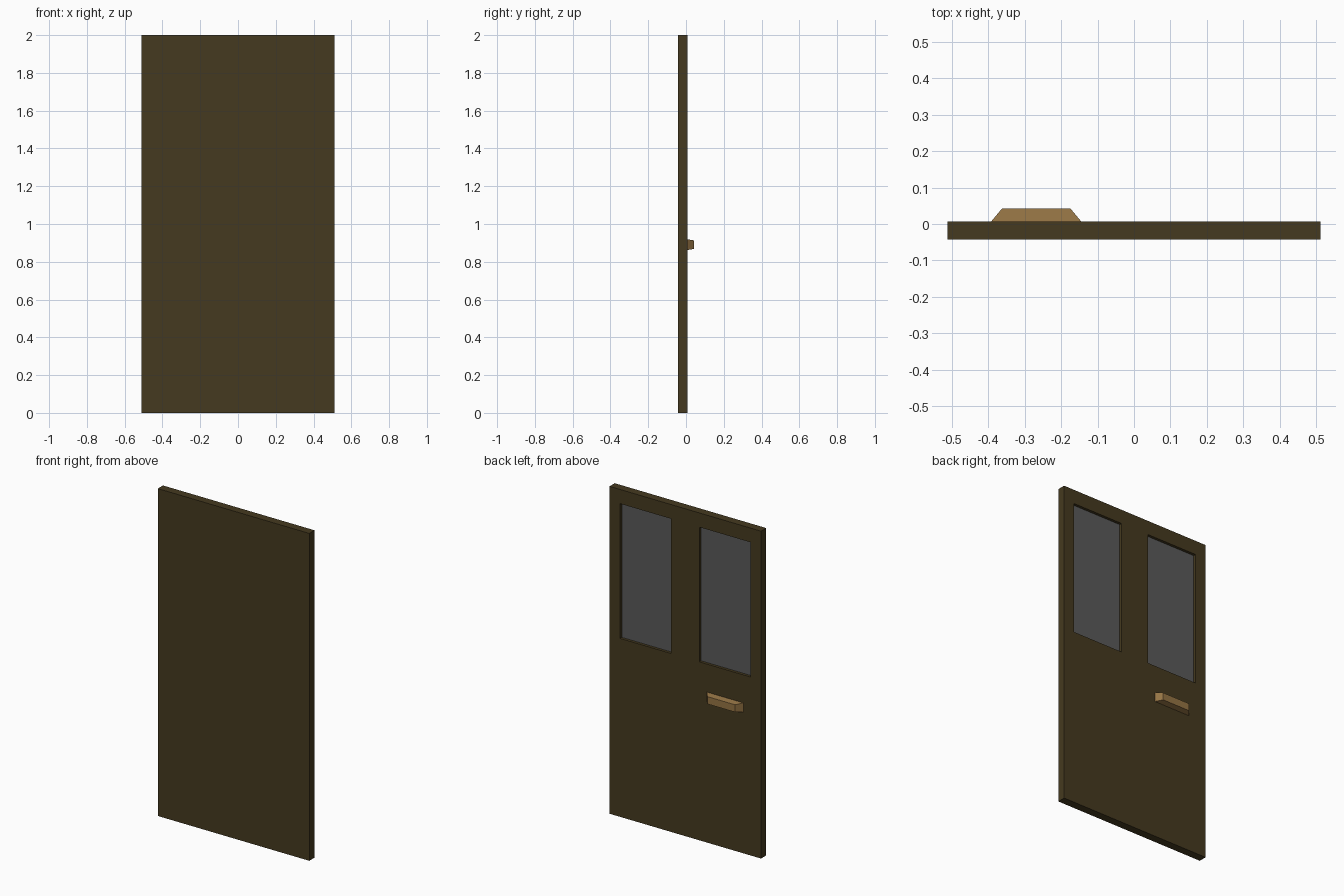
import bpy, bmesh
from mathutils import Vector

if "Cube" in bpy.data.objects:
    bpy.data.objects.remove(bpy.data.objects["Cube"])

W, H = 0.512, 2.0              # half width, height
FRONT, BACK = -0.043, 0.007    # door slab in y
GLASS_Y = -0.010               # recessed pane depth
WX0, WX1, WZ0, WZ1 = 0.095, 0.441, 1.09, 1.913


def material(name, rgb):
    m = bpy.data.materials.new(name)
    m.diffuse_color = (*rgb, 1)
    m.use_nodes = True
    m.node_tree.nodes["Principled BSDF"].inputs["Base Color"].default_value = m.diffuse_color
    return m


def add_object(name, bm, mat):
    me = bpy.data.meshes.new(name)
    bm.to_mesh(me)
    bm.free()
    me.materials.append(mat)
    ob = bpy.data.objects.new(name, me)
    bpy.context.collection.objects.link(ob)
    return ob


def box(lo, hi):
    bm = bmesh.new()
    bmesh.ops.create_cube(bm, size=1)
    for v in bm.verts:
        v.co = Vector([hi[i] if v.co[i] > 0 else lo[i] for i in range(3)])
    return bm


wood = material("dark_wood", (0.060, 0.042, 0.014))
handle_mat = material("light_wood", (0.30, 0.175, 0.058))
glass = material("grey_glass", (0.10, 0.10, 0.10))

# Door slab, sliced at the window edges, with two open pockets on the back
bm = box((-W, FRONT, 0), (W, BACK, H))
cuts = [((x, 0, 0), (1, 0, 0)) for x in (-WX1, -WX0, WX0, WX1)]
cuts += [((0, 0, z), (0, 0, 1)) for z in (WZ0, WZ1)]
for co, no in cuts:
    bmesh.ops.bisect_plane(bm, geom=bm.verts[:] + bm.edges[:] + bm.faces[:],
                           plane_co=co, plane_no=no)
pockets = []
for f in bm.faces:
    c = f.calc_center_median()
    if f.normal.y > 0.9 and WX0 < abs(c.x) < WX1 and WZ0 < c.z < WZ1:
        pockets.append(f)
floors = bmesh.ops.extrude_discrete_faces(bm, faces=pockets)["faces"]
for f in floors:
    for v in f.verts:
        v.co.y = GLASS_Y
bmesh.ops.delete(bm, geom=floors, context='FACES_ONLY')
add_object("door_panel", bm, wood)

# Window panes closing the pockets, facing the back
for side, s in (("left", -1), ("right", 1)):
    bm = bmesh.new()
    xa, xb = sorted((s * WX0, s * WX1))
    corners = [(xa, WZ0), (xa, WZ1), (xb, WZ1), (xb, WZ0)]
    bm.faces.new([bm.verts.new((x, GLASS_Y, z)) for x, z in corners])
    add_object("window_pane_" + side, bm, glass)

# Handle: block tapering away from the door
bm = box((-0.392, BACK, 0.862), (-0.145, 0.043, 0.919))
for v in bm.verts:
    if v.co.y > 0.02:
        v.co.x = -0.362 if v.co.x < -0.27 else -0.175
        v.co.z = 0.868 if v.co.z < 0.89 else 0.913
add_object("door_handle", bm, handle_mat)
